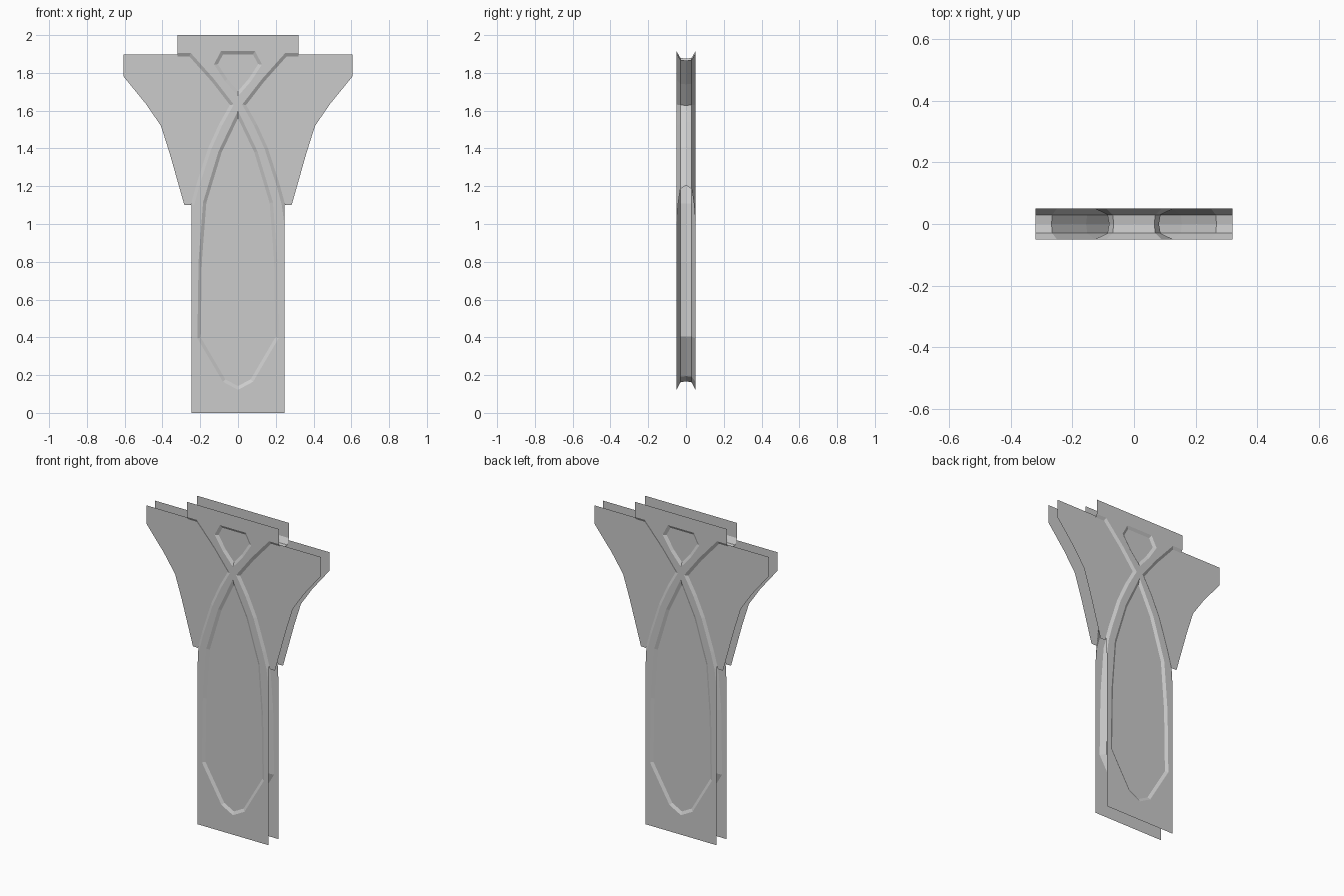
import bpy, bmesh
from mathutils import Vector

if "Cube" in bpy.data.objects:
    bpy.data.objects.remove(bpy.data.objects["Cube"])

FACE_Y, PANE_Y = 0.05, 0.04
# moulding section: (depth y, how far it projects into the opening)
SECTION = [(-0.05, 0), (-0.03, 0.035), (0, 0.04), (0.03, 0.035), (0.05, 0)]
PANE_INSET = 0.0175

# right halves, (x, z), bottom to top
LEAF = [(0, 0.122), (0.08, 0.165), (0.215, 0.395), (0.209, 0.80),
        (0.185, 1.115), (0.103, 1.385), (0, 1.60)]
KITE = [(0, 1.677), (0.07, 1.757), (0.127, 1.845), (0.09, 1.915)]
# stone edge beside the right wing, top to bottom
LIMB = [(0.32, 1.905), (0.25, 1.905), (0.125, 1.765), (0.022, 1.632), (0.085, 1.52),
        (0.142, 1.395), (0.205, 1.20), (0.232, 1.10), (0.245, 1.0)]
# outer edge of the right wing, bottom to top
WING = [(0.284, 1.10), (0.362, 1.375), (0.408, 1.52), (0.487, 1.635),
        (0.605, 1.78), (0.605, 1.897), (0.32, 1.897)]


def full(half):
    """Close a half outline by reflecting it across x = 0."""
    return half + [(-x, z) for x, z in reversed(half) if x > 1e-6]


def offset(pts, d, closed):
    """Mitred offset to the left of the path."""
    out, n = [], len(pts)
    p = [Vector(q) for q in pts]
    for i in range(n):
        dirs = []
        if closed or i > 0:
            dirs.append((p[i] - p[i - 1]).normalized())
        if closed or i < n - 1:
            dirs.append((p[(i + 1) % n] - p[i]).normalized())
        norms = [Vector((-v.y, v.x)) for v in dirs]
        m = sum(norms, Vector((0, 0))).normalized()
        out.append(tuple(p[i] + m * (d / m.dot(norms[0]))))
    return out


def finish(bm, name, mirror=False):
    me = bpy.data.meshes.new(name)
    bm.to_mesh(me)
    bm.free()
    ob = bpy.data.objects.new(name, me)
    bpy.context.collection.objects.link(ob)
    if mirror:
        ob.modifiers.new("mirror", 'MIRROR').use_axis[0] = True
    return ob


def sheets(name, loops, y, mirror=False):
    """Flat front and back sheets; loops after the first are holes."""
    bm = bmesh.new()
    for s in (-1, 1):
        edges = []
        for loop in loops:
            vs = [bm.verts.new((x, s * y, z)) for x, z in loop]
            edges += [bm.edges.new((vs[i - 1], vs[i])) for i in range(len(vs))]
        bmesh.ops.triangle_fill(bm, use_beauty=True, edges=edges)
    bm.normal_update()
    for f in bm.faces:
        if f.normal.y * f.calc_center_median().y < 0:
            f.normal_flip()
    bmesh.ops.dissolve_limit(bm, angle_limit=0.01, verts=bm.verts, edges=bm.edges)
    finish(bm, name, mirror)


def moulding(name, path, closed, mirror=False, clip_x=None):
    bm = bmesh.new()
    rows = [[bm.verts.new((x, y, z)) for x, z in offset(path, d, closed)]
            for y, d in SECTION]
    n = len(path)
    for a, b in zip(rows, rows[1:]):
        for i in range(n if closed else n - 1):
            j = (i + 1) % n
            bm.faces.new((a[i], b[i], b[j], a[j]))
    bm.normal_update()
    # face the walls into the opening
    d = Vector(path[1]) - Vector(path[0])
    bm.faces.ensure_lookup_table()
    if bm.faces[n if closed else n - 1].normal.dot(Vector((-d.y, 0, d.x))) < 0:
        bmesh.ops.reverse_faces(bm, faces=bm.faces)
    # trim the lower end flush with the shaft side
    if clip_x:
        fs = [f for f in bm.faces if f.calc_center_median().z < 1.4]
        geom = fs + list({e for f in fs for e in f.edges}) + list({v for f in fs for v in f.verts})
        bmesh.ops.bisect_plane(bm, geom=geom, plane_co=(clip_x, 0, 0),
                               plane_no=(1, 0, 0), clear_outer=True)
    finish(bm, name, mirror)


leaf, kite = full(LEAF), full(KITE)

# stone faces, front and back, with the two openings
stone = [(0.245, 0)] + LIMB[::-1] + [(0.32, 2.0)]
sheets("stone_faces", [full(stone), leaf, kite], FACE_Y)

# moulded edges of the stone
moulding("leaf_moulding", leaf, True)
moulding("kite_moulding", kite, True)
moulding("limb_mouldings", LIMB, False, mirror=True, clip_x=0.245)

# recessed panels
sheets("leaf_panels", [offset(leaf, PANE_INSET, True)], PANE_Y)
sheets("kite_panels", [offset(kite, PANE_INSET, True)], PANE_Y)
inner = offset(LIMB, PANE_INSET, False)[:-1]
inner[-1] = (inner[-1][0], 1.10)
sheets("wing_panels", [inner + WING], PANE_Y, mirror=True)
